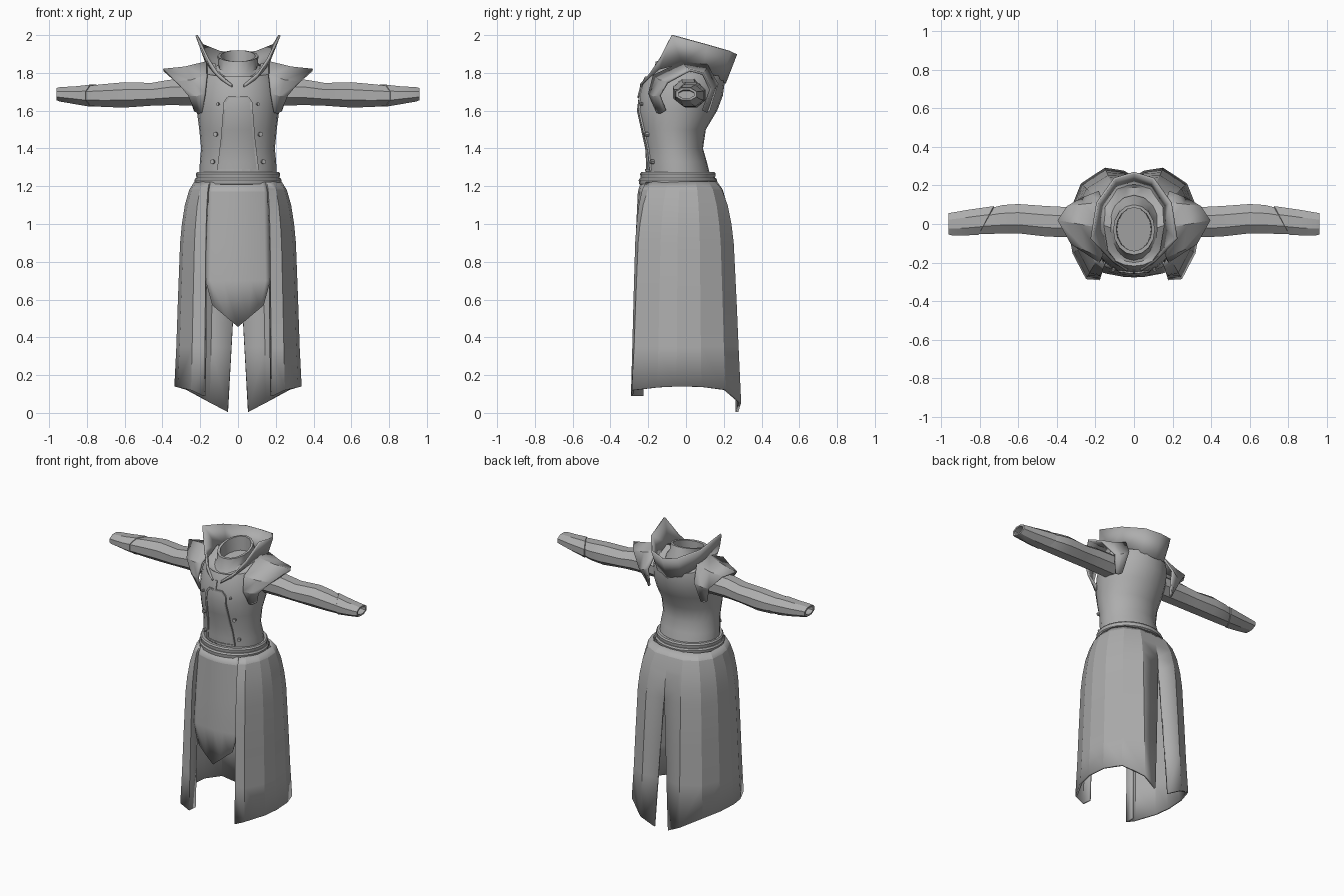
import bpy, bmesh, math

if "Cube" in bpy.data.objects:
    bpy.data.objects.remove(bpy.data.objects["Cube"])

grey = bpy.data.materials.new("grey_cloth")
grey.diffuse_color = (0.42, 0.42, 0.42, 1)
grey.use_nodes = True
grey.node_tree.nodes["Principled BSDF"].inputs["Base Color"].default_value = grey.diffuse_color


def finish(ob, angle, thick=0, mirror=False):
    ob.data.materials.append(grey)
    bpy.ops.object.select_all(action='DESELECT')
    ob.select_set(True)
    bpy.context.view_layer.objects.active = ob
    if angle:
        bpy.ops.object.shade_smooth_by_angle(angle=math.radians(angle))
    if thick:
        m = ob.modifiers.new("thickness", 'SOLIDIFY')
        m.thickness, m.offset = thick, 0
    if mirror:
        ob.modifiers.new("mirror", 'MIRROR').use_clip = False
    return ob


def loft(name, rows, closed=True, cap_start=False, cap_end=False,
         angle=30, thick=0, mirror=False):
    """Skin a list of equally long point rows."""
    bm = bmesh.new()
    vs = [[bm.verts.new(p) for p in r] for r in rows]
    n = len(rows[0])
    for a, b in zip(vs, vs[1:]):
        for i in range(n if closed else n - 1):
            j = (i + 1) % n
            bm.faces.new((a[i], a[j], b[j], b[i]))
    if cap_start:
        bm.faces.new(vs[0])
    if cap_end:
        bm.faces.new(vs[-1])
    bmesh.ops.recalc_face_normals(bm, faces=bm.faces)
    me = bpy.data.meshes.new(name)
    bm.to_mesh(me)
    bm.free()
    ob = bpy.data.objects.new(name, me)
    bpy.context.collection.objects.link(ob)
    return finish(ob, angle, thick, mirror)


def ring(z, rx, yf, yb, drop=0, tilt=0, n=24):
    """Oval around z; drop lowers front and back, tilt lowers only the front."""
    cy, ry, pts = (yf + yb) / 2, (yb - yf) / 2, []
    for i in range(n):
        a = math.tau * i / n
        c = math.cos(a)
        pts.append((rx * math.sin(a), cy - ry * c, z - drop * abs(c) - tilt * c))
    return pts


# Fitted bodice
BODY = [(1.25, .205, -.21, .13), (1.33, .202, -.212, .11), (1.40, .195, -.216, .09),
        (1.50, .205, -.238, .105), (1.60, .218, -.26, .165), (1.68, .225, -.25, .195),
        (1.75, .215, -.232, .205)]
loft("bodice", [ring(*r) for r in BODY] +
     [ring(1.81, .20, -.218, .205, .03), ring(1.855, .16, -.20, .19, .09),
      ring(1.85, .12, -.18, .14, .08)])


def chest_y(x, z):
    for a, b in zip(BODY, BODY[1:]):
        if a[0] <= z <= b[0]:
            t = (z - a[0]) / (b[0] - a[0])
            _, rx, yf, yb = [p + (q - p) * t for p, q in zip(a, b)]
            return (yf + yb) / 2 - (yb - yf) / 2 * math.sqrt(1 - (x / rx) ** 2)
    return -.22


# Inner neck band with closed inside
loft("neck_band", [ring(1.83, .135, -.20, .15, .06, .02, 16),
                   ring(1.84, .105, -.175, .115, 0, .05, 16),
                   ring(1.89, .108, -.16, .10, 0, .03, 16),
                   ring(1.89, .092, -.14, .085, 0, .03, 16),
                   ring(1.80, .088, -.14, .085, 0, .02, 16)], cap_end=True)

# Tall flared collar, open at the front
low = [(.03, -.235, 1.725), (.09, -.205, 1.765), (.14, -.14, 1.82), (.16, -.02, 1.85),
       (.155, .09, 1.82), (.09, .18, 1.765), (0, .205, 1.745)]
high = [(.035, -.24, 1.74), (.11, -.19, 1.80), (.16, -.14, 1.875), (.22, -.075, 2.0),
        (.19, .11, 1.95), (.10, .235, 1.915), (0, .265, 1.90)]


def both(row):
    return row + [(-x, y, z) for x, y, z in row[-2::-1]]


loft("collar", [both(low), both(high)], closed=False, thick=.012)

# Pointed shoulder capes flaring over the arms
inner = [(.19, -.15, 1.59), (.175, -.195, 1.69), (.165, -.17, 1.785), (.165, -.02, 1.855),
         (.16, .11, 1.84), (.18, .165, 1.74), (.20, .12, 1.60)]
outer = [(.225, -.11, 1.60), (.26, -.14, 1.68), (.325, -.10, 1.75), (.395, .02, 1.815),
         (.345, .09, 1.795), (.27, .13, 1.71), (.23, .09, 1.60)]
mid = [tuple((p + q) / 2 for p, q in zip(a, b)) for a, b in zip(inner, outer)]
mid = [(x, y, z - .008) for x, y, z in mid]
loft("shoulder_cape", [inner, mid, outer], closed=False, thick=.014, mirror=True)


# Sleeves: x, front y, back y, bottom z, top z, slant
def sleeve(x, yf, yb, zb, zt, slant=0):
    pts = []
    for i in range(8):
        a = math.tau * (i + .5) / 8
        c, s = math.cos(a) * 1.06, math.sin(a) * 1.06
        pts.append((x - slant * c, (yf + yb) / 2 + (yb - yf) / 2 * c,
                    (zb + zt) / 2 + (zt - zb) / 2 * s))
    return pts


ARM = [(.17, -.07, .09, 1.625, 1.77), (.36, -.07, .09, 1.628, 1.765),
       (.46, -.066, .095, 1.625, 1.748), (.60, -.05, .105, 1.615, 1.752),
       (.70, -.052, .10, 1.618, 1.742, .02), (.765, -.054, .088, 1.624, 1.734, .04),
       (.767, -.058, .094, 1.62, 1.739, .04), (.86, -.06, .075, 1.633, 1.73),
       (.945, -.06, .06, 1.648, 1.725), (.962, -.055, .058, 1.655, 1.72),
       (.962, -.04, .042, 1.665, 1.71), (.90, -.04, .045, 1.665, 1.705)]
loft("sleeve", [sleeve(*r) for r in ARM], cap_end=True, mirror=True)

# Belt made of two rolled bands
for name, z, g in (("belt_upper", 1.258, 0), ("belt_lower", 1.225, .008)):
    prof = [(0, -.018), (.012, -.014), (.015, .008), (.008, .018), (-.01, .018), (-.01, -.018)]
    rows = [ring(z + dz, .208 + g + r, -.228 - g - r, .142 + g + r) for r, dz in prof]
    loft(name, rows + [rows[0]], angle=35)

# Split skirt: each half runs from the front edge to the back slit
top = [(.14, -.17), (.155, -.205), (.18, -.17), (.215, -.09), (.225, -.03),
       (.22, .05), (.17, .115), (.09, .15), (0, .16)]
hem = [(.178, -.225), (.182, -.287), (.245, -.28), (.312, -.15), (.33, -.05),
       (.32, .08), (.27, .205), (.15, .285), (.05, .27)]
hem_z = [.09, .09, .12, .135, .14, .138, .122, .055, .005]
rows = []
for z, t in ((1.22, 0), (1.18, .25), (1.10, .47), (1.0, .62), (.9, .71), (.6, .82), (.35, .9), (0, 1)):
    row = []
    for i, (a, b) in enumerate(zip(top, hem)):
        zz = z if z else hem_z[i]
        x, y = (p + (q - p) * t for p, q in zip(a, b))
        if i == len(top) - 1:
            x = max(0.0, .05 * (.97 - zz) / .9)
        row.append((x, y, zz))
    rows.append(row)
loft("skirt_panel", rows, closed=False, angle=12, thick=.014, mirror=True)

# Pointed front tabard
rows = []
for z, w, yc, ye in ((1.22, .15, -.235, -.195), (1.17, .16, -.25, -.212), (.9, .165, -.263, -.232),
                     (.7, .17, -.27, -.245), (0, .135, -.272, -.252)):
    row = []
    for k in (-1, -.85, -.42, 0, .42, .85, 1):
        zz = z or .455 + .115 * abs(k)
        row.append((w * k, yc + (ye - yc) * k * k, zz))
    rows.append(row)
loft("front_tabard", rows, closed=False, angle=12, thick=.01)


# Raised seam around the front placket
def piping(name, path):
    pts = []
    for (x0, z0), (x1, z1) in zip(path, path[1:]):
        pts += [(x0 + (x1 - x0) * k / 5, z0 + (z1 - z0) * k / 5) for k in range(5)]
    pts.append(path[-1])
    rows = []
    for i, (x, z) in enumerate(pts):
        p, q = pts[max(i - 1, 0)], pts[min(i + 1, len(pts) - 1)]
        l = math.hypot(q[0] - p[0], q[1] - p[1])
        nx, nz = (p[1] - q[1]) / l * .006, (q[0] - p[0]) / l * .006
        y = chest_y(x, z)
        rows.append([(x - nx, y + .008, z - nz), (x - nx, y - .006, z - nz),
                     (x + nx, y - .006, z + nz), (x + nx, y + .008, z + nz)])
    loft(name, rows, cap_start=True, cap_end=True, angle=0)


for side, s in (("left", 1), ("right", -1)):
    piping(side + "_placket_edge", [(0, 1.672), (s * .05, 1.672), (s * .07, 1.645),
                                    (s * .085, 1.45), (s * .105, 1.285)])
    # Buttons
    for i, (x, z, r) in enumerate(((.105, 1.635, .008), (.117, 1.475, .012), (.133, 1.33, .012))):
        bpy.ops.mesh.primitive_cylinder_add(
            vertices=8, radius=r, depth=.024, location=(s * x, chest_y(x, z) - .004, z),
            rotation=(math.pi / 2, 0, s * .35))
        b = bpy.context.object
        b.name = f"{side}_button_{i + 1}"
        finish(b, 30)
piping("throat_seam", [(0, 1.672), (0, 1.735)])
piping("placket_hem", [(-.105, 1.285), (.105, 1.285)])
